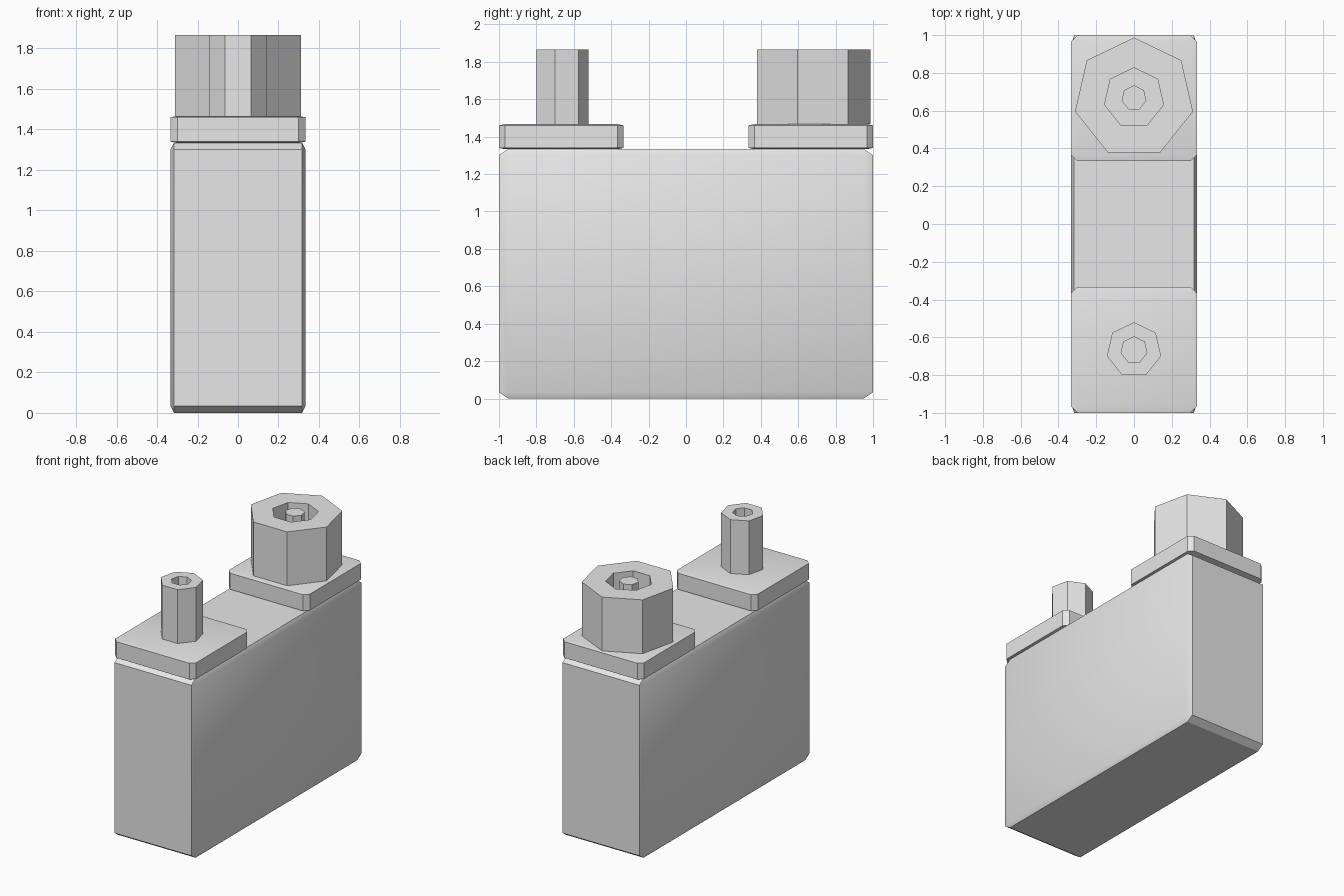
import bpy, bmesh, math
from mathutils import Matrix, Vector

cube = bpy.data.objects.get("Cube")
if cube:
    bpy.data.objects.remove(cube, do_unlink=True)

grey = bpy.data.materials.new("plain grey")
grey.use_nodes = True
grey.diffuse_color = (0.8, 0.8, 0.8, 1)
grey.node_tree.nodes["Principled BSDF"].inputs["Base Color"].default_value = (0.8, 0.8, 0.8, 1)


def finish(name, bm, location):
    bmesh.ops.recalc_face_normals(bm, faces=bm.faces)
    mesh = bpy.data.meshes.new(name)
    bm.to_mesh(mesh)
    bm.free()
    mesh.materials.append(grey)
    obj = bpy.data.objects.new(name, mesh)
    obj.location = location
    bpy.context.collection.objects.link(obj)
    bpy.ops.object.select_all(action="DESELECT")
    obj.select_set(True)
    bpy.context.view_layer.objects.active = obj
    bpy.ops.object.shade_smooth_by_angle(angle=math.radians(30))


def chamfered_box(name, half, location, bevel):
    """Cube bevelled before scaling, so the chamfer stretches with the box."""
    bm = bmesh.new()
    bmesh.ops.create_cube(bm, size=2)
    bmesh.ops.bevel(bm, geom=bm.edges[:], offset=bevel, segments=1,
                    affect="EDGES", profile=0.5)
    bmesh.ops.transform(bm, matrix=Matrix.Diagonal(Vector((*half, 1))), verts=bm.verts)
    finish(name, bm, location)


def lathe(name, profile, location, sides=7):
    """Sweep (radius, height) pairs round z, with a cap at each end."""
    bm = bmesh.new()
    rings = []
    for radius, z in profile:
        angles = [math.tau * i / sides for i in range(sides)]
        rings.append([bm.verts.new((radius * math.sin(a), radius * math.cos(a), z))
                      for a in angles])
    for low, high in zip(rings, rings[1:]):
        for i in range(sides):
            j = (i + 1) % sides
            bm.faces.new((low[i], low[j], high[j], high[i]))
    bm.faces.new(rings[0])
    bm.faces.new(rings[-1])
    finish(name, bm, location)


def tube(name, outer, inner, location, height=0.4):
    lathe(name, [(outer, 0), (outer, height), (inner, height), (inner, 0.01)], location)


# Main case
chamfered_box("case", (0.333, 1, 0.667), (0, 0, 0.667), 0.05)

# Terminal plates on the two ends of the case
offset, plate_top = 0.667, 1.467
for name, y in (("front_plate", -offset), ("back_plate", offset)):
    chamfered_box(name, (0.333, 0.333, 0.067), (0, y, 1.4), 0.1)

# Narrow hollow terminal, and wide socket with a central pin
tube("front_tube", 0.147, 0.07, (0, -offset, plate_top))
tube("back_socket", 0.32, 0.16, (0, offset, plate_top))
lathe("socket_pin", [(0.067, 0), (0.067, 0.4)], (0, offset, plate_top))
